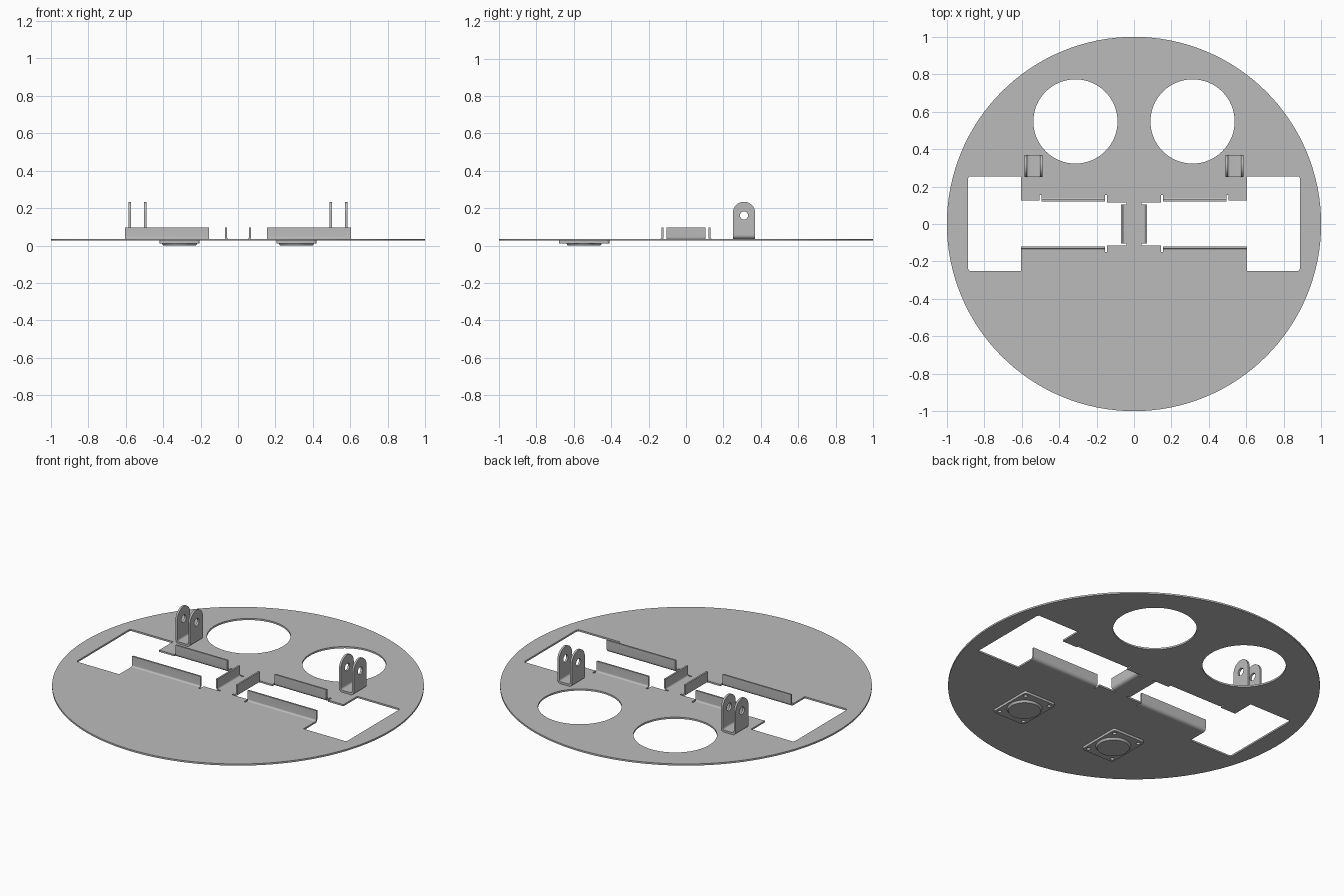
import bpy, bmesh
from math import cos, sin, pi, radians
from mathutils import Matrix, Vector

cube = bpy.data.objects.get("Cube")
if cube:
    bpy.data.objects.remove(cube, do_unlink=True)

metal = bpy.data.materials.new("grey_metal")
metal.use_nodes = True
grey = (0.5, 0.5, 0.5, 1)
metal.diffuse_color = grey
metal.node_tree.nodes["Principled BSDF"].inputs["Base Color"].default_value = grey

X, Y, Z = Vector((1, 0, 0)), Vector((0, 1, 0)), Vector((0, 0, 1))
BOTTOM, TOP = 0.026, 0.036
THICK = TOP - BOTTOM


def arc(cx, cy, r, start=0, end=360, n=64):
    """Points along an arc; a full turn leaves out the repeated last point."""
    count = n if end - start == 360 else n + 1
    angles = [radians(start + (end - start) * i / n) for i in range(count)]
    return [(cx + r * cos(a), cy + r * sin(a)) for a in angles]


def prism(name, loops, depth, origin, u=X, v=Y, w=Z):
    """Fill outlines (inner loops are holes) in the u-v plane, extrude along w."""
    curve = bpy.data.curves.new(name, "CURVE")
    curve.dimensions = "2D"
    curve.fill_mode = "BOTH"
    curve.extrude = depth / 2
    for loop in loops:
        spline = curve.splines.new("POLY")
        spline.points.add(len(loop) - 1)
        for p, (a, b) in zip(spline.points, loop):
            p.co = (a, b, 0, 1)
        spline.use_cyclic_u = True
    temp = bpy.data.objects.new(name + "_outline", curve)
    bpy.context.collection.objects.link(temp)
    graph = bpy.context.evaluated_depsgraph_get()
    mesh = bpy.data.meshes.new_from_object(temp.evaluated_get(graph))
    bpy.data.objects.remove(temp, do_unlink=True)
    bpy.data.curves.remove(curve)

    place = Matrix((u, v, w)).transposed().to_4x4()
    place.translation = Vector(origin) + w * depth / 2
    bm = bmesh.new()
    bm.from_mesh(mesh)
    bmesh.ops.remove_doubles(bm, verts=bm.verts, dist=1e-5)
    bm.transform(place)
    bmesh.ops.recalc_face_normals(bm, faces=bm.faces)
    bm.to_mesh(mesh)
    bm.free()
    mesh.name = name
    mesh.materials.clear()
    mesh.materials.append(metal)
    mesh.shade_smooth()
    mesh.set_sharp_from_angle(angle=radians(30))
    obj = bpy.data.objects.new(name, mesh)
    bpy.context.collection.objects.link(obj)
    return obj


def flip(loop, s):
    return [(s * x, y) for x, y in loop]


# Round base plate with wheel and motor openings and two round holes
opening = [
    (.605, -.25), (.88, -.25), (.887, -.24), (.887, .245), (.88, .255), (.605, .255),
    (.605, .125), (.505, .125), (.505, .155), (.495, .155), (.495, .14),
    (.155, .14), (.155, .155), (.145, .155), (.145, .115), (.04, .115),
    (.04, .105), (.05, .105), (.05, -.105), (.04, -.105), (.04, -.115),
    (.145, -.115), (.145, -.15), (.155, -.15), (.155, -.14), (.605, -.14)]
outlines = [arc(0, 0, 1, n=128)]
for s in (1, -1):
    outlines += [flip(opening, s), arc(s * .313, .548, .225)]
prism("base_plate", outlines, THICK, (0, 0, BOTTOM))

# Bent-up flange section: rounded foot and upright wall
R = 2 * THICK
flange = (arc(0, R, R, -90, 0, 8) + [(R, .071), (THICK, .071)]
          + arc(0, R, THICK, -90, 0, 8)[::-1])

# Bracket sections: channel foot and pierced round-topped ear
HALF, WALL, FOOT = .048, .012, .03
channel = ([(-HALF, FOOT)] + arc(-HALF + .02, .02, .02, 180, 270, 8)
           + arc(HALF - .02, .02, .02, 270, 360, 8) + [(HALF, FOOT), (HALF - WALL, FOOT)]
           + arc(HALF - .024, .024, WALL, 270, 360, 8)[::-1]
           + arc(-HALF + .024, .024, WALL, 180, 270, 8)[::-1] + [(-HALF + WALL, FOOT)])
EAR = .06
ear = [(-EAR, FOOT)] + [(EAR, FOOT)] + arc(0, .138, EAR, 0, 180, 32)
ear_hole = arc(0, .125, .022, n=32)

# Castor pad outline with rounded corners
pad = []
for i, (sx, sy) in enumerate([(1, 1), (-1, 1), (-1, -1), (1, -1)]):
    pad += arc(sx * .092, sy * .12, .015, i * 90, i * 90 + 90, 6)
pad_holes = [arc(a * .083, b * .108, .011, n=20) for a in (1, -1) for b in (1, -1)]

for s, side in ((1, "left"), (-1, "right")):
    out = X * s
    # Motor flanges
    prism(side + "_front_flange", [flange], .45, (s * .155, -.14, BOTTOM), Y, Z, out)
    prism(side + "_rear_flange", [flange], .34, (s * .155, .14, BOTTOM), -Y, Z, out)
    prism(side + "_end_flange", [flange], .21, (s * .05, -.105, BOTTOM), out, Z, Y)
    # Upright bracket
    cx = .537 * s
    prism(side + "_bracket_foot", [channel], 2 * EAR, (cx, .31 - EAR, TOP), X, Z, Y)
    for e, place in ((-HALF, "a"), (HALF - WALL, "b")):
        prism(side + "_bracket_ear_" + place, [ear, ear_hole], WALL,
              (cx + e, .31, TOP), Y, Z, X)
    # Castor pad and its disc under the plate
    centre = (s * .312, -.545)
    prism(side + "_castor_pad", [pad] + pad_holes, .014, (*centre, .012))
    disc = prism(side + "_castor_disc", [arc(0, 0, .095)], .012, (*centre, 0))
    bm = bmesh.new()
    bm.from_mesh(disc.data)
    for vert in bm.verts:
        if vert.co.z < .006:
            for k in (0, 1):
                vert.co[k] += (centre[k] - vert.co[k]) * .08
    bm.to_mesh(disc.data)
    bm.free()
